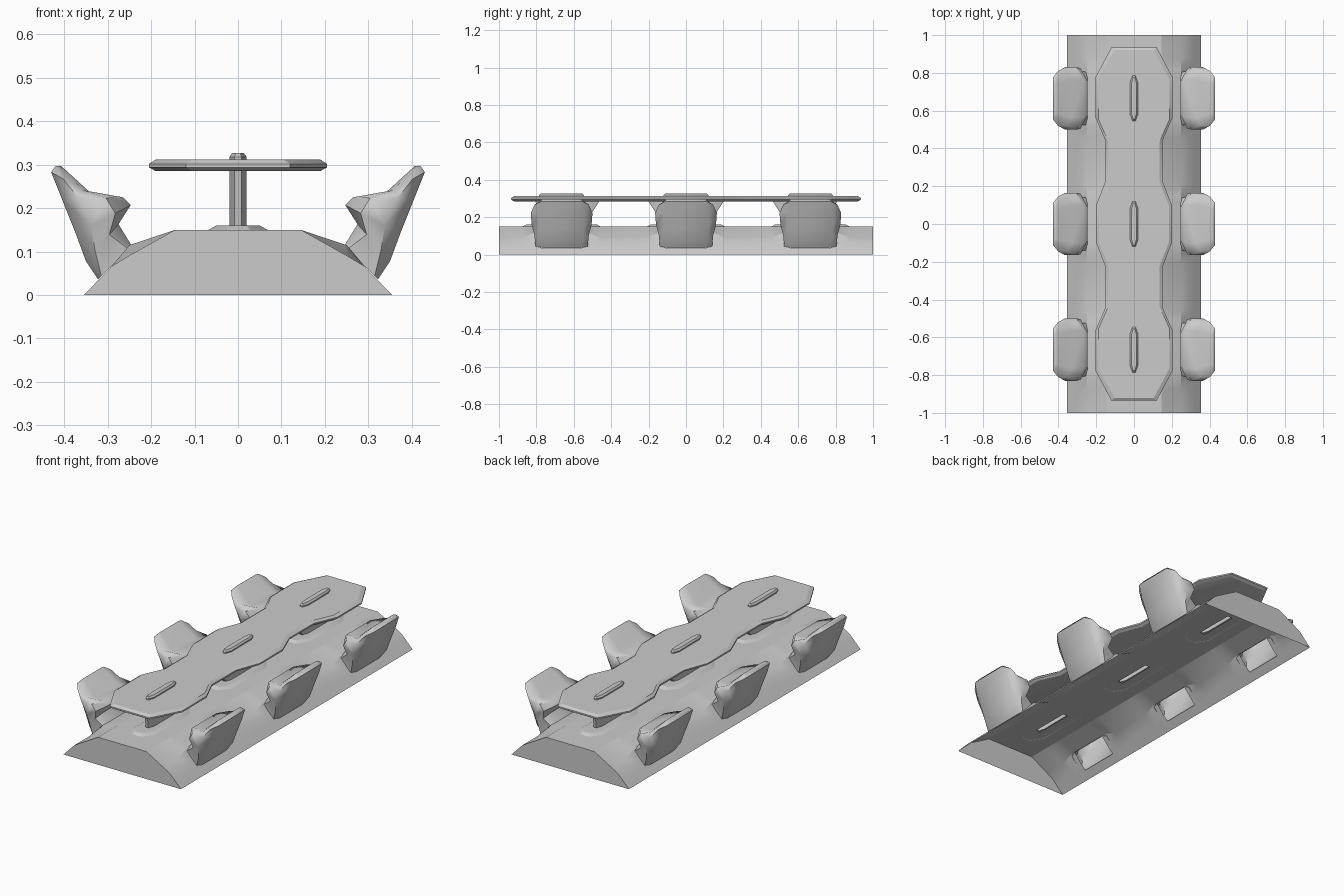
import bpy, bmesh, math

if "Cube" in bpy.data.objects:
    bpy.data.objects.remove(bpy.data.objects["Cube"])

grey = bpy.data.materials.new("plain_grey")
grey.use_nodes = True
grey.diffuse_color = (0.6, 0.6, 0.6, 1)
grey.node_tree.nodes["Principled BSDF"].inputs["Base Color"].default_value = (0.6, 0.6, 0.6, 1)

STATIONS = (-0.665, 0, 0.665)


def finish(bm, name, angle, recalc=True):
    if recalc:
        bmesh.ops.recalc_face_normals(bm, faces=bm.faces)
    mesh = bpy.data.meshes.new(name)
    bm.to_mesh(mesh)
    bm.free()
    mesh.materials.append(grey)
    obj = bpy.data.objects.new(name, mesh)
    bpy.context.collection.objects.link(obj)
    bpy.ops.object.select_all(action='DESELECT')
    obj.select_set(True)
    bpy.context.view_layer.objects.active = obj
    bpy.ops.object.shade_smooth_by_angle(angle=math.radians(angle))
    return obj


def bridge(bm, a, b, closed=True):
    n = len(a)
    for i in range(n if closed else n - 1):
        j = (i + 1) % n
        bm.faces.new((a[i], a[j], b[j], b[i]))


def loft(name, rings, angle=25, bottom=True):
    """Stack closed rings of points and cap the ends."""
    bm = bmesh.new()
    loops = [[bm.verts.new(p) for p in ring] for ring in rings]
    for a, b in zip(loops, loops[1:]):
        bridge(bm, a, b)
    bm.faces.new(loops[-1])
    if bottom:
        bm.faces.new(loops[0][::-1])
    return finish(bm, name, angle)


# Base: open-bottomed shell with openings under every seat and post
def build_base():
    half = [(0.355, 0), (0.32, 0.036), (0.29, 0.067), (0.25, 0.091), (0.145, 0.15), (0.014, 0.15)]
    profile = [(-x, z) for x, z in half] + half[::-1]
    rows = [-1, 1] + [c + s * d for c in STATIONS for s in (-1, 1) for d in (0.11, 0.15, 0.21)]
    rows.sort()
    bm = bmesh.new()

    def near(y):
        return min(abs(y - c) for c in STATIONS)

    grid = []
    for y in rows:
        lift = 0.024 if near(y) < 0.16 else 0
        grid.append([bm.verts.new((x, y, z + (lift if abs(x) == 0.25 else 0))) for x, z in profile])
    for r0, r1 in zip(grid, grid[1:]):
        y = (r0[0].co.y + r1[0].co.y) / 2
        for i in range(len(profile) - 1):
            x = abs(profile[i][0] + profile[i + 1][0]) / 2
            opening = near(y) < 0.1 and (0.25 < x < 0.32 or x < 0.01)
            if not opening:
                bm.faces.new((r0[i], r0[i + 1], r1[i + 1], r1[i]))
    bm.faces.new(grid[0])
    bm.faces.new(grid[-1][::-1])
    finish(bm, "base", 15)


# Seat: side profile widened across y, open at the foot
def build_seat(name, side, cy):
    profile = [(.322, .036), (.35, .078), (.373, .14), (.405, .22), (.43, .283), (.42, .297),
               (.407, .297), (.328, .225), (.265, .225), (.247, .207), (.275, .163), (.245, .114)]
    inner = [.10, .12, .12, .12, .11, .08, .08, .10, .10, .09, .10, .11]
    outer = [.14, .145, .16, .165, .145, .10]
    outer += outer[::-1]
    n = len(profile)
    bm = bmesh.new()
    strips = []
    for s in (-1, 1):
        rim, core = [], []
        for i, (x, z) in enumerate(profile):
            mx, mz = profile[n - 1 - i]
            t = 0.1 if i in (0, n - 1) else 0.28
            rim.append(bm.verts.new((side * (x + (mx - x) * t), cy + s * outer[i], z + (mz - z) * t)))
            core.append(bm.verts.new((side * x, cy + s * inner[i], z)))
        strips += [rim, core] if s < 0 else [core, rim]
    for a, b in zip(strips, strips[1:]):
        bridge(bm, a, b, closed=False)
    for rim in (strips[0], strips[-1]):
        for i in range(n // 2 - 1):
            bm.faces.new((rim[i], rim[i + 1], rim[n - 2 - i], rim[n - 1 - i]))
    finish(bm, name, 50)


def oval(z, hx, front, back, cy):
    """Long eight-sided ring with narrowed ends."""
    quarter = [(hx * 0.4, 1.0), (hx, 0.72)]
    right = [(x, -front * k) for x, k in quarter] + [(x, back * k) for x, k in quarter[::-1]]
    return [(x, cy + y, z) for x, y in right] + [(-x, cy + y, z) for x, y in right[::-1]]


# Posts: foot plate, flared fin and cap showing above the top
def build_post(index, cy):
    front = 0.14 if cy < 0 else 0.205
    back = 0.14 if cy > 0 else 0.205
    loft(f"post_{index}", [oval(0.149, 0.07, 0.21, 0.21, cy), oval(0.16, 0.05, 0.19, 0.19, cy),
                           oval(0.16, 0.02, 0.12, 0.12, cy), oval(0.29, 0.02, front, back, cy)],
         bottom=False)
    loft(f"post_cap_{index}", [oval(0.3, 0.02, 0.12, 0.12, cy), oval(0.318, 0.02, 0.12, 0.12, cy),
                               oval(0.327, 0.013, 0.11, 0.11, cy)])


# Tabletop: scalloped outline with a bevelled rim
def build_top():
    quarter = [(0.2, 0.1), (0.15, 0.23), (0.15, 0.44), (0.205, 0.565), (0.205, 0.775), (0.12, 0.935)]
    right = [(x, -y) for x, y in quarter[::-1]] + quarter
    outline = right + [(-x, y) for x, y in right[::-1]]

    def ring(z, inset):
        return [(x - math.copysign(inset, x), y * (1 - inset), z) for x, y in outline]

    loft("tabletop", [ring(0.285, 0.016), ring(0.294, 0), ring(0.302, 0), ring(0.312, 0.016)])


build_base()
build_top()
for k, c in enumerate(STATIONS):
    build_post(k + 1, c)
    build_seat(f"left_seat_{k + 1}", 1, c)
    build_seat(f"right_seat_{k + 1}", -1, c)
